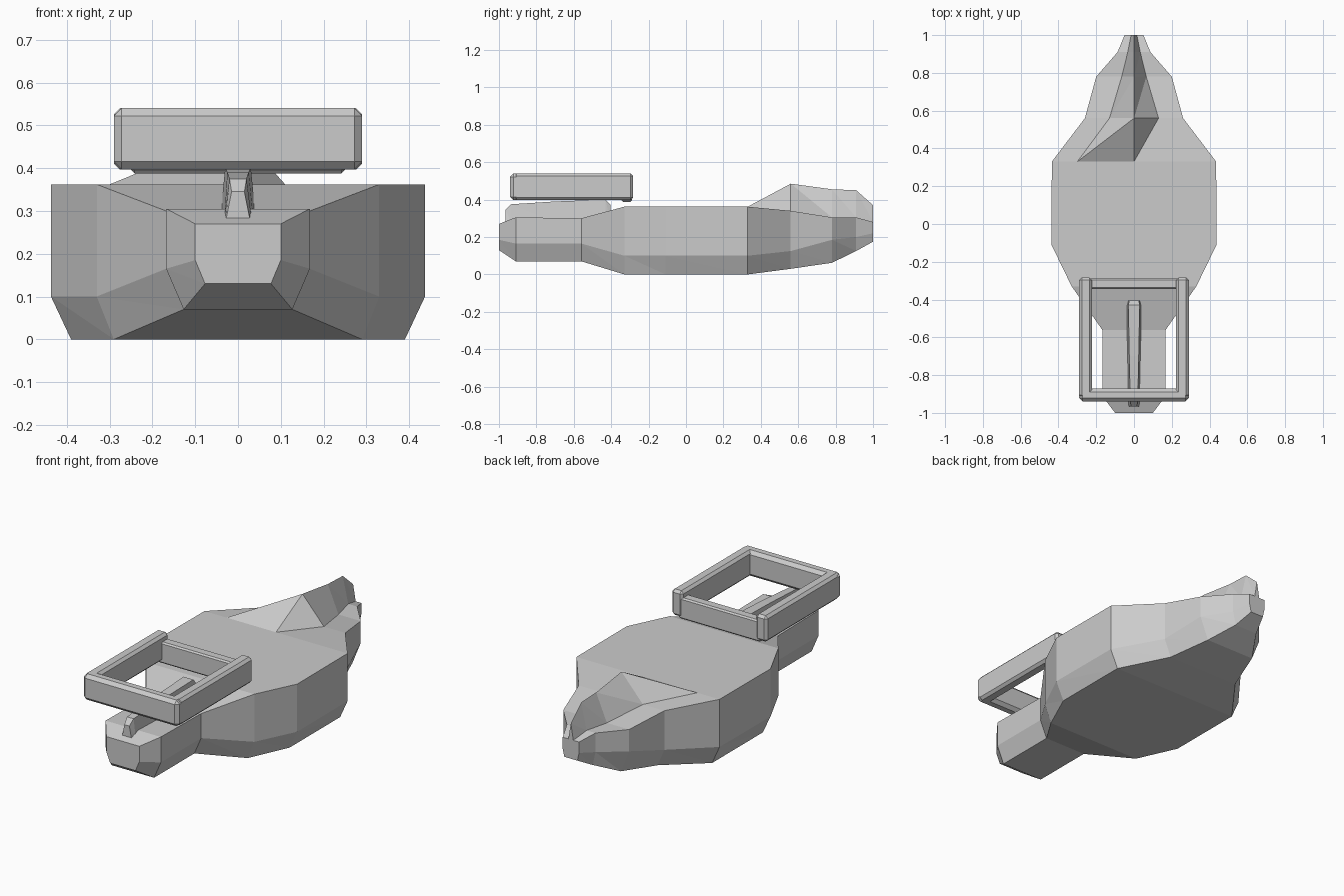
import bpy, bmesh

if "Cube" in bpy.data.objects:
    bpy.data.objects.remove(bpy.data.objects["Cube"])


def make_object(name, bm):
    bmesh.ops.recalc_face_normals(bm, faces=bm.faces)
    mesh = bpy.data.meshes.new(name)
    bm.to_mesh(mesh)
    bm.free()
    obj = bpy.data.objects.new(name, mesh)
    bpy.context.collection.objects.link(obj)
    return obj


def loft(name, sections):
    """Skin closed (x, y, z) loops with triangles split along one diagonal."""
    bm = bmesh.new()
    rings = [[bm.verts.new(p) for p in s] for s in sections]
    n = len(rings[0])
    for a, b in zip(rings, rings[1:]):
        for i in range(n):
            j = (i + 1) % n
            bm.faces.new((a[i], a[j], b[j]))
            bm.faces.new((a[i], b[j], b[i]))
    bm.faces.new(rings[0])
    bm.faces.new(rings[-1])
    return make_object(name, bm)


def bar(name, x0, x1, y0, y1, z0, z1, chamfer):
    bm = bmesh.new()
    bmesh.ops.create_cube(bm, size=1)
    for v in bm.verts:
        v.co = ((x0 + x1) / 2 + v.co.x * (x1 - x0),
                (y0 + y1) / 2 + v.co.y * (y1 - y0),
                (z0 + z1) / 2 + v.co.z * (z1 - z0))
    bmesh.ops.bevel(bm, geom=bm.edges[:], offset=chamfer, segments=1,
                    affect='EDGES', profile=0.5)
    return make_object(name, bm)


def body_section(y, w, top, low, wb, bottom, wi, peak):
    """Half widths: w side, wb bottom, wi base of the central ridge."""
    return [(-wb, y, bottom), (-w, y, low), (-w, y, top), (-wi, y, top),
            (0, y, peak), (wi, y, top), (w, y, top), (w, y, low), (wb, y, bottom)]


# Main body with the tail ridge
loft("body", [body_section(*s) for s in (
    (-1.00, .10, .27, .185, .077, .13, .06, .27),
    (-0.91, .168, .305, .165, .127, .07, .10, .305),
    (-0.56, .168, .30, .165, .127, .07, .10, .30),
    (-0.33, .33, .362, .10, .29, 0, .20, .362),
    (-0.11, .437, .362, .10, .39, 0, .30, .362),
    (0.33, .435, .362, .10, .39, 0, .30, .362),
    (0.56, .26, .34, .125, .22, .03, .13, .485),
    (0.78, .20, .305, .185, .15, .062, .065, .455),
    (0.91, .087, .305, .20, .07, .125, .033, .45),
    (1.00, .05, .28, .22, .04, .175, .015, .37))])

# Narrow rib on top of the nose
loft("nose_rib", [[(-wb, y, .28), (-wt, y, z), (wt, y, z), (wb, y, .28)]
                  for y, wb, wt, z in ((-.965, .028, .015, .345),
                                       (-.935, .032, .02, .375),
                                       (-.70, .036, .025, .39),
                                       (-.43, .042, .03, .40),
                                       (-.405, .038, .025, .375))])

# Rectangular frame above the nose
bar("frame_front", -.29, .29, -.94, -.872, .397, .54, .018)
for side, name in ((-1, "left"), (1, "right")):
    x0, x1 = sorted((side * .222, side * .29))
    bar("frame_" + name, x0, x1, -.92, -.283, .397, .54, .014)
bar("frame_rear", -.25, .25, -.345, -.288, .388, .505, .008)
